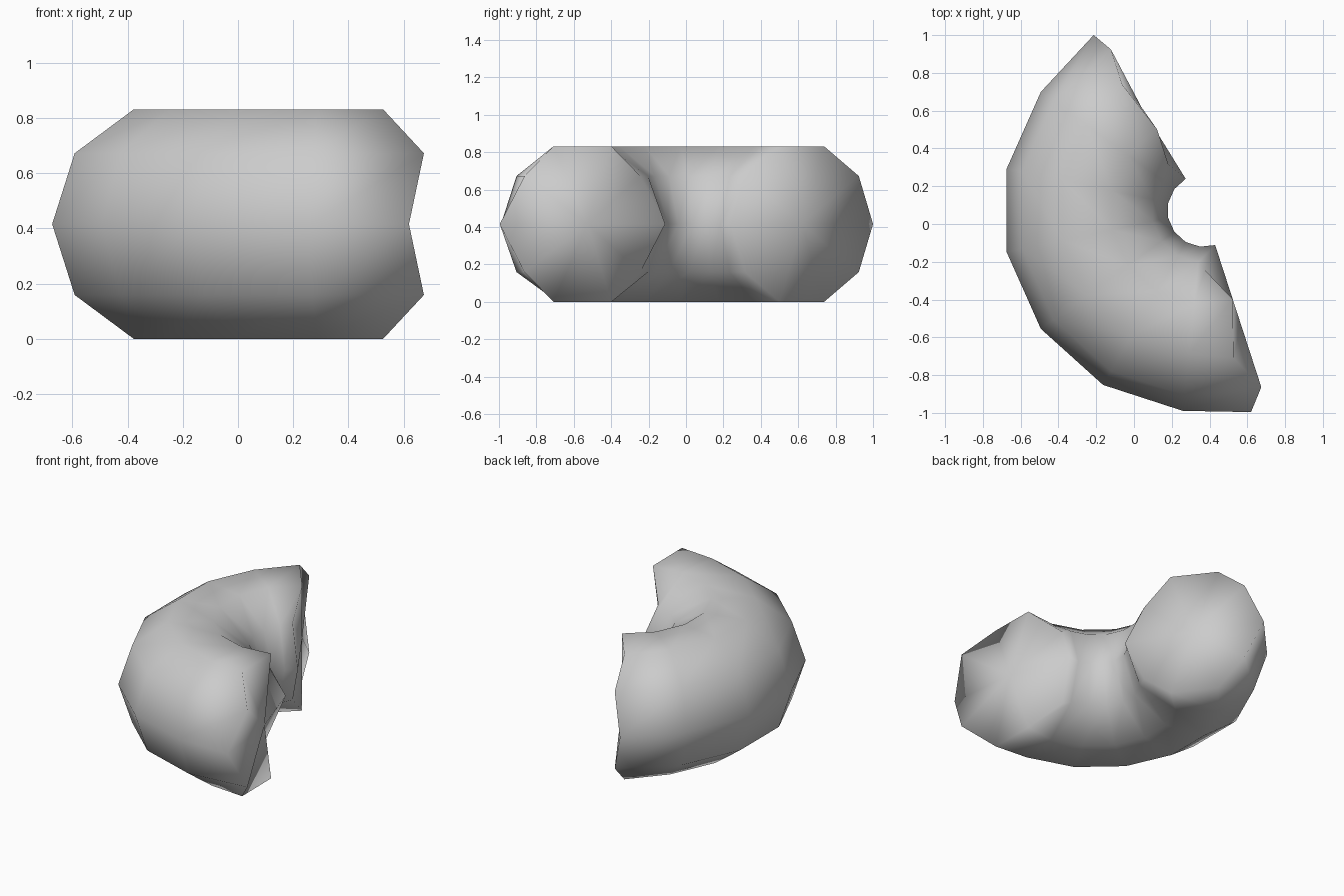
import bpy, bmesh
from math import sin, cos, pi, radians

if "Cube" in bpy.data.objects:
    bpy.data.objects.remove(bpy.data.objects["Cube"])

CX, CY, R, r, SIDES = 0.37, 0.072, 0.63, 0.437, 10
H = r * sin(radians(72))


def ring_point(angle, theta):
    d = R + r * cos(theta)
    return [CX + d * cos(angle), CY + d * sin(angle), H + r * sin(theta)]


# Partial torus: rings every 24 degrees, with ragged alternate vertices at both ends
angles = [radians(a) for a in range(120, 289, 24)]
shift = {0: (-0.05, 0.004), len(angles) - 1: (-0.08, -0.053)}
bm = bmesh.new()
rings = []
for i, a in enumerate(angles):
    ring = []
    for k in range(SIDES):
        p = ring_point(a, 2 * pi * k / SIDES)
        if i in shift and k % 2 == 0 and k in (0, 2, 4, 6, 8):
            p[0] += shift[i][0]
            p[1] += shift[i][1]
        ring.append(bm.verts.new(p))
    rings.append(ring)
for A, B in zip(rings, rings[1:]):
    for k in range(SIDES):
        n = (k + 1) % SIDES
        bm.faces.new((A[k], A[n], B[n], B[k]))

# End caps fanned from a centre point
for ring, a, dx in ((rings[0], angles[0], -0.015), (rings[-1], angles[-1], 0)):
    c = bm.verts.new((CX + R * cos(a) + dx, CY + R * sin(a), H))
    for k in range(SIDES):
        bm.faces.new((c, ring[k], ring[(k + 1) % SIDES]))
bmesh.ops.recalc_face_normals(bm, faces=bm.faces)
for f in bm.faces:
    f.smooth = True

mesh = bpy.data.meshes.new("curved_piece")
bm.to_mesh(mesh)
bm.free()
bpy.context.collection.objects.link(bpy.data.objects.new("curved_piece", mesh))
